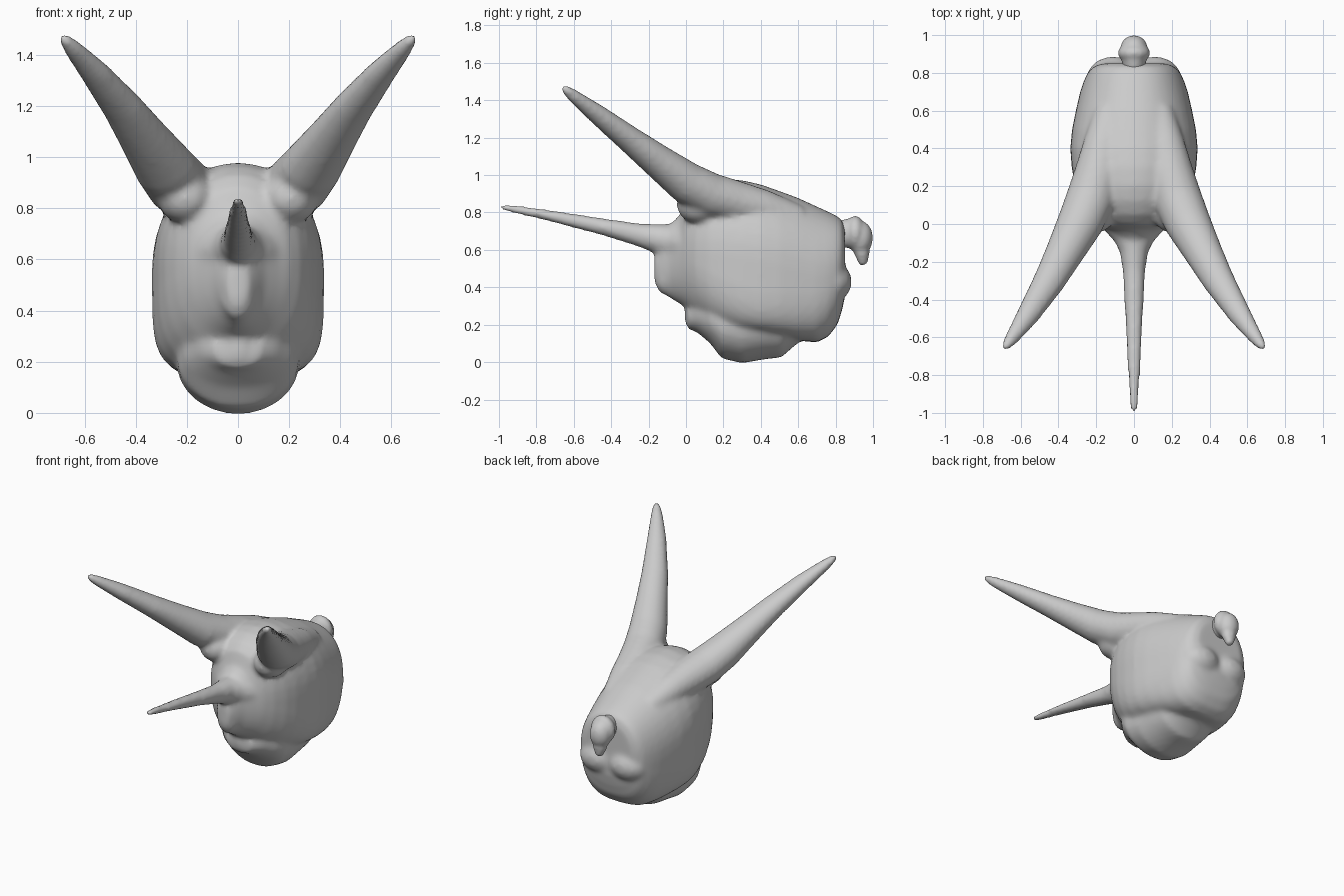
import bpy, bmesh, math
from mathutils import Vector, Matrix

grey = bpy.data.materials.new("matte grey")
grey.diffuse_color = (0.6, 0.6, 0.6, 1)


def skin(bm, rings):
    """Bridge equal rings of points and cap both ends."""
    vs = [[bm.verts.new(p) for p in r] for r in rings]
    n = len(vs[0])
    for a, b in zip(vs, vs[1:]):
        for i in range(n):
            j = (i + 1) % n
            bm.faces.new((a[i], a[j], b[j], b[i]))
    bm.faces.new(vs[0][::-1])
    bm.faces.new(vs[-1])


def power(v, n):
    return math.copysign(abs(v) ** (2 / n), v)


def loft(bm, stations, n_top, sides=40):
    """Rounded sections along y: (y, bottom, top, half width, squareness below)."""
    rings = []
    for y, zb, zt, w, n_bot in stations:
        ring = []
        for i in range(sides):
            a = 2 * math.pi * i / sides
            c, s = math.cos(a), math.sin(a)
            n = n_top if s > 0 else n_bot
            ring.append((w * power(c, n), y, (zb + zt) / 2 + (zt - zb) / 2 * power(s, n)))
        rings.append(ring)
    skin(bm, rings)


def tube(bm, path, sides=16):
    """Tapered tube through (x, y, z, half width, half height)."""
    pts = [Vector(p[:3]) for p in path]
    rings = []
    for i, p in enumerate(path):
        d = (pts[min(i + 1, len(pts) - 1)] - pts[max(i - 1, 0)]).normalized()
        side = d.cross(Vector((0, 0, 1))).normalized()
        up = side.cross(d)
        rings.append([pts[i] + side * p[3] * math.cos(2 * math.pi * k / sides)
                      + up * p[4] * math.sin(2 * math.pi * k / sides) for k in range(sides)])
    skin(bm, rings)


def lump(bm, loc, size):
    m = Matrix.Translation(loc) @ Matrix.Diagonal((*size, 1))
    bmesh.ops.create_uvsphere(bm, u_segments=20, v_segments=12, radius=1, matrix=m)


def finish(name, bm, voxel, steps):
    """Fuse the overlapping forms into one smooth skin."""
    bmesh.ops.recalc_face_normals(bm, faces=bm.faces)
    me = bpy.data.meshes.new(name)
    bm.to_mesh(me)
    bm.free()
    me.materials.append(grey)
    ob = bpy.data.objects.new(name, me)
    bpy.context.collection.objects.link(ob)
    r = ob.modifiers.new("fuse", 'REMESH')
    r.mode = 'VOXEL'
    r.voxel_size = voxel
    r.use_smooth_shade = True
    s = ob.modifiers.new("soften", 'SMOOTH')
    s.factor = 0.5
    s.iterations = steps


bm = bmesh.new()
# skull
loft(bm, [(-.17, .43, .57, .04, 2), (-.13, .37, .66, .07, 2), (-.08, .34, .74, .105, 2),
          (-.03, .31, .79, .16, 2.1), (0, .29, .88, .20, 2.2), (.05, .25, .93, .245, 2.5),
          (.12, .21, .963, .285, 3), (.2, .18, .978, .312, 3.6), (.3, .16, .973, .33, 4.3),
          (.4, .15, .95, .337, 4.6), (.5, .135, .915, .328, 4.2), (.6, .115, .878, .308, 3.6),
          (.7, .105, .832, .285, 3), (.76, .135, .805, .265, 2.8), (.81, .20, .78, .24, 2.6),
          (.835, .28, .76, .21, 2.4), (.85, .35, .71, .17, 2.2)], 2.15)
# lower jaw
loft(bm, [(.005, .18, .30, .085, 2), (.06, .16, .36, .155, 2.2), (.13, .10, .4, .215, 2.2),
          (.19, .02, .4, .237, 2), (.3, -.006, .4, .24, 2), (.42, .015, .4, .235, 2),
          (.51, .025, .38, .22, 2), (.56, .07, .33, .20, 2), (.62, .12, .28, .16, 2)], 2.2)
# beak and chin
lump(bm, (0, -.11, .46), (.07, .06, .10))
lump(bm, (0, .04, .25), (.07, .05, .08))
# nose horn with flared root
tube(bm, [(0, .05, .62, .22, .14), (0, -.04, .64, .15, .115), (0, -.09, .65, .105, .09),
          (0, -.15, .66, .075, .08), (0, -.25, .68, .06, .062), (0, -.45, .725, .05, .045),
          (0, -.7, .777, .038, .032), (0, -.9, .815, .028, .022), (0, -.985, .829, .020, .016),
          (0, -1.0, .831, .010, .008)])
for s in (-1, 1):
    # brow horns, rooted in the skull
    tube(bm, [(s * .13, .6, .76, .08, .08), (s * .16, .42, .82, .11, .10),
              (s * .19, .27, .855, .125, .115), (s * .232, .13, .893, .13, .12),
              (s * .288, 0, .962, .122, .112),
              (s * .367, -.15, 1.075, .102, .09), (s * .448, -.3, 1.19, .085, .071),
              (s * .56, -.48, 1.33, .062, .052), (s * .65, -.61, 1.43, .038, .034),
              (s * .685, -.655, 1.467, .022, .02), (s * .692, -.665, 1.474, .01, .01)])
    # brow swelling under the horn
    lump(bm, (s * .205, .07, .84), (.11, .12, .10))
    # rear ridge
    lump(bm, (s * .11, .775, .43), (.14, .112, .11))
finish("horned_head", bm, .016, 7)

# rear knob: neck, ball and drooping tip
bm = bmesh.new()
tube(bm, [(0, .78, .67, .05, .06), (0, .84, .685, .06, .075), (0, .90, .69, .075, .085)])
lump(bm, (0, .905, .69), (.086, .055, .092))
lump(bm, (0, .932, .665), (.072, .067, .09))
tube(bm, [(0, .925, .68, .065, .06), (0, .935, .62, .055, .05), (0, .943, .57, .044, .037),
          (0, .946, .54, .03, .028), (0, .949, .52, .02, .018)])
finish("rear_knob", bm, .01, 5)
